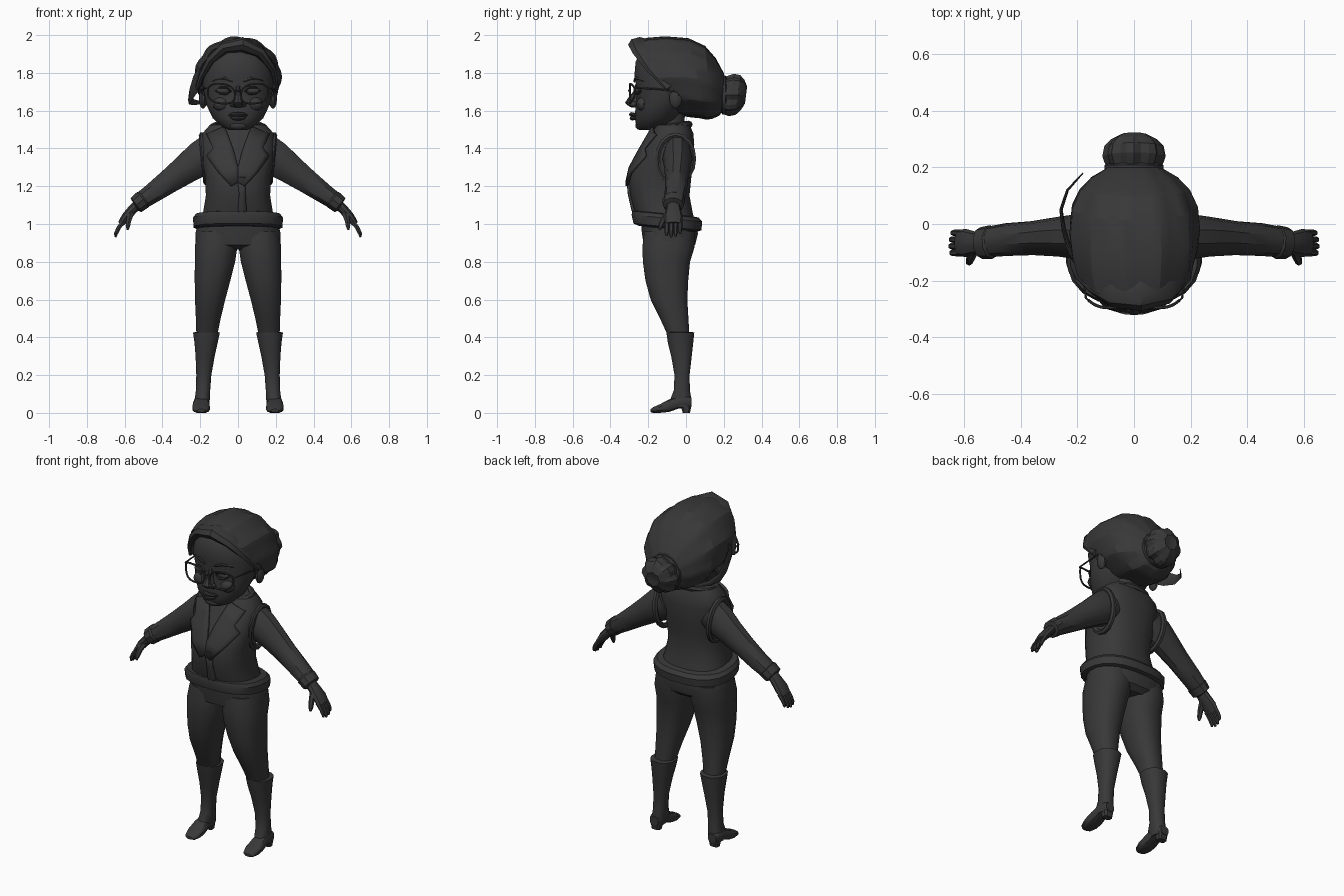
import bpy, bmesh, math
from mathutils import Vector as V

mat = bpy.data.materials.new("charcoal")
mat.diffuse_color = (0.04, 0.04, 0.04, 1)


def loft(name, rings, closed=True, caps=True, angle=35, thick=0):
    """Skin a list of point rings, or open strips, into one object."""
    bm = bmesh.new()
    rows = [[bm.verts.new(p) for p in r] for r in rings]
    n = len(rows[0])
    for a, b in zip(rows, rows[1:]):
        for i in range(n if closed else n - 1):
            j = (i + 1) % n
            bm.faces.new((a[i], a[j], b[j], b[i]))
    if closed and caps:
        bm.faces.new(rows[0])
        bm.faces.new(rows[-1])
    bmesh.ops.recalc_face_normals(bm, faces=bm.faces)
    me = bpy.data.meshes.new(name)
    bm.to_mesh(me)
    bm.free()
    ob = bpy.data.objects.new(name, me)
    bpy.context.collection.objects.link(ob)
    me.materials.append(mat)
    if thick:
        m = ob.modifiers.new("thickness", 'SOLIDIFY')
        m.thickness, m.offset = thick, 0
    bpy.ops.object.select_all(action='DESELECT')
    ob.select_set(True)
    bpy.context.view_layer.objects.active = ob
    bpy.ops.object.shade_smooth_by_angle(angle=math.radians(angle))
    return ob


def sgn(t, p):
    return math.copysign(abs(t) ** p, t)


def oval(x0, x1, y0, y1, n=16, p=0.85):
    """Rounded section inside a box, as (x, y) pairs."""
    out = []
    for i in range(n):
        a = 2 * math.pi * (i + 0.5) / n
        out.append(((x0 + x1) / 2 + (x1 - x0) / 2 * sgn(math.cos(a), p),
                    (y0 + y1) / 2 + (y1 - y0) / 2 * sgn(math.sin(a), p)))
    return out


def stack(name, rows, s=1, n=16, p=0.85, tilt=0, **k):
    """Loft upward; rows are (z, x0, x1, y0, y1)."""
    return loft(name, [[(s * x, y, z + tilt * y) for x, y in oval(x0, x1, y0, y1, n, p)]
                       for z, x0, x1, y0, y1 in rows], **k)


def tube(name, pts, radii, n=8, s=1, closed=False, side=(0, 1, 0)):
    """Sweep an oval along a path; radii are (along side, across)."""
    pts = [V(q) for q in pts]
    m, rings = len(pts), []
    for i, c in enumerate(pts):
        t = pts[(i + 1) % m] - pts[i - 1] if closed else pts[min(i + 1, m - 1)] - pts[max(i - 1, 0)]
        w = t.normalized().cross(V(side)).normalized()
        u = w.cross(t).normalized()
        a, b = radii[i] if isinstance(radii, list) else (radii, radii)
        ring = [c + u * a * math.cos(2 * math.pi * k / n) + w * b * math.sin(2 * math.pi * k / n) for k in range(n)]
        rings.append([(s * q.x, q.y, q.z) for q in ring])
    if closed:
        rings.append(rings[0])
        ob = loft(name, rings, caps=False)
        bm = bmesh.new()
        bm.from_mesh(ob.data)
        bmesh.ops.remove_doubles(bm, verts=bm.verts, dist=1e-5)
        bm.to_mesh(ob.data)
        bm.free()
        return ob
    return loft(name, rings)


def blob(name, c, r, n=10, k=6):
    """Small ellipsoid."""
    rings = []
    for i in range(k + 1):
        f = math.pi * min(max(i / k, 0.03), 0.97)
        rings.append([(c[0] + r[0] * math.sin(f) * math.cos(2 * math.pi * j / n),
                       c[1] + r[1] * math.sin(f) * math.sin(2 * math.pi * j / n),
                       c[2] - r[2] * math.cos(f)) for j in range(n)])
    return loft(name, rings)


# Vest body: z, half width, front y, back y
VEST = [(1.00, .20, -.25, .05), (1.07, .185, -.275, .035), (1.15, .172, -.295, .02),
        (1.25, .175, -.303, .03), (1.33, .19, -.27, .04), (1.42, .20, -.215, .045),
        (1.48, .19, -.185, .04), (1.525, .15, -.16, .02), (1.53, .08, -.15, 0)]
stack("vest", [(z, -w, w, f, b) for z, w, f, b in VEST], n=20, p=0.8)


def front(x, z):
    """Front surface of the vest at x, z."""
    for a, b in zip(VEST, VEST[1:]):
        if z <= b[0]:
            t = (z - a[0]) / (b[0] - a[0])
            w, f, k = [a[i] + t * (b[i] - a[i]) for i in (1, 2, 3)]
            c = min(abs(x) / w, 1) ** 1.25
            return (f + k) / 2 + (f - k) / 2 * (1 - c * c) ** 0.4
    return -.15


def strip(name, left, right, lift, s=1, cols=5):
    """Cloth panel lying on the vest between two edges of (x, z) points."""
    rows = []
    for (x0, z0), (x1, z1) in zip(left, right):
        row = [(x0 + (x1 - x0) * i / cols, z0 + (z1 - z0) * i / cols) for i in range(cols + 1)]
        rows.append([(s * x, front(x, z) - lift, z) for x, z in row])
    loft(name, rows, closed=False, thick=0.014)


strip("front_placket", [(-.005, 1.0), (0, 1.08), (.005, 1.16), (-.005, 1.25)],
      [(.04, 1.0), (.045, 1.08), (.04, 1.16), (.04, 1.25)], .006, cols=2)

# Hem band, hips and neck
stack("vest_hem", [(.965, -.215, .215, -.25, .06), (.975, -.238, .238, -.28, .083),
                   (1.02, -.24, .24, -.29, .088), (1.04, -.225, .225, -.285, .07),
                   (1.045, -.18, .18, -.25, .03)], n=20, p=0.8, tilt=-.1)
stack("hips", [(.865, -.13, .13, -.17, .02), (.89, -.225, .225, -.225, .05),
               (.95, -.228, .228, -.235, .065), (1.02, -.21, .21, -.24, .05)], n=20)
stack("neck", [(1.42, -.09, .09, -.17, .0), (1.52, -.075, .075, -.16, -.01), (1.6, -.08, .08, -.16, 0)], n=12)
tube("collar_roll", [(.13 * math.cos(a), -.07 + .085 * math.sin(a), 1.515 + .012 * math.sin(a))
                     for a in [i * math.pi / 8 for i in range(16)]], .02, closed=True, side=(0, 0, 1))

for s, tag in ((1, "left"), (-1, "right")):
    # Lapels and armhole rims
    strip(tag + "_lapel", [(.0, 1.22), (.0, 1.3), (.02, 1.38), (.045, 1.45), (.07, 1.515)],
          [(.035, 1.2), (.10, 1.27), (.165, 1.36), (.13, 1.40), (.165, 1.475)], .014, s)
    tube(tag + "_armhole_rim", [(.18 + .012 * math.sin(a), -.055 + .095 * math.cos(a), 1.345 + .125 * math.sin(a))
                                for a in [i * math.pi / 8 for i in range(16)]], .016, 6, s, True, (1, 0, 0))
    # Sleeve, cuff and hand
    tube(tag + "_sleeve", [(.14, -.045, 1.385), (.2, -.045, 1.345), (.27, -.045, 1.295), (.36, -.05, 1.23),
                           (.45, -.055, 1.165), (.53, -.065, 1.11)],
         [(.075, .10), (.08, .098), (.07, .083), (.06, .068), (.058, .056), (.053, .047)], 10, s)
    tube(tag + "_cuff", [(.495, -.063, 1.135), (.505, -.064, 1.128), (.54, -.067, 1.10), (.545, -.067, 1.097)],
         [(.05, .045), (.06, .053), (.056, .049), (.04, .03)], 10, s)
    tube(tag + "_palm", [(.53, -.067, 1.105), (.56, -.067, 1.075), (.595, -.067, 1.035), (.62, -.067, 1.0)],
         [(.034, .028), (.04, .027), (.05, .025), (.046, .018)], 10, s)
    for i, ln in enumerate((.92, 1.0, .95, .8)):
        y = -.102 + .0235 * i
        tube(tag + "_finger", [(.605, y, 1.015), (.605 + .027 * ln, y, 1.015 - .035 * ln),
                               (.605 + .042 * ln, y, 1.015 - .065 * ln), (.605 + .044 * ln, y, 1.015 - .085 * ln)],
             [(.0125, .014), (.012, .0125), (.011, .011), (.006, .006)], 6, s)
    tube(tag + "_thumb", [(.565, -.085, 1.065), (.577, -.118, 1.025), (.583, -.135, .99), (.584, -.14, .97)],
         [(.018, .02), (.016, .016), (.013, .013), (.006, .006)], 6, s)

    # Trouser leg, boot shaft, foot and heel
    stack(tag + "_trouser_leg", [(.41, .108, .222, -.098, .02), (.5, .09, .225, -.14, .015),
                                 (.6, .065, .23, -.19, .01), (.7, .038, .232, -.218, .015),
                                 (.8, .012, .232, -.232, .025), (.88, .0, .232, -.235, .05),
                                 (.96, .0, .218, -.225, .05)], s, 12)
    stack(tag + "_boot_shaft", [(.03, .155, .232, -.06, .025), (.07, .148, .23, -.085, .03),
                                (.12, .146, .224, -.066, .022), (.2, .14, .222, -.062, .02),
                                (.3, .122, .226, -.08, .032), (.37, .106, .232, -.098, .04),
                                (.425, .094, .24, -.106, .046), (.428, .105, .228, -.095, .035)], s, 12)
    loft(tag + "_boot_foot", [[(s * x, y, z) for x, z in oval(.195 - w, .195 + w, a, b, 12, .7)]
                              for y, w, a, b in ((-.187, .02, .004, .02), (-.175, .035, 0, .03),
                                                 (-.135, .047, 0, .048), (-.09, .045, .004, .072),
                                                 (-.04, .038, .022, .09), (.01, .037, .025, .09),
                                                 (.03, .028, .03, .08))])
    stack(tag + "_boot_heel", [(0, .168, .222, -.018, .022), (.04, .162, .228, -.03, .03)], s, 8, .6)

    # Ear, eye, lids, brow and cheek
    blob(tag + "_ear", (s * .185, -.055, 1.665), (.022, .035, .055))
    blob(tag + "_eye", (s * .078, -.254, 1.705), (.036, .018, .02))
    for dz, nm in ((.018, "_upper_lid"), (-.016, "_lower_lid")):
        tube(tag + nm, [(.035, -.262, 1.703), (.06, -.27, 1.705 + dz), (.09, -.265, 1.706 + dz),
                        (.12, -.237, 1.705)], [(.004, .003), (.009, .006), (.009, .006), (.004, .003)], 6, s)
    tube(tag + "_brow", [(.03, -.274, 1.755), (.075, -.268, 1.772), (.12, -.235, 1.765), (.145, -.205, 1.75)],
         [(.005, .006), (.007, .009), (.007, .007), (.003, .003)], 6, s)
    blob(tag + "_cheek", (s * .085, -.225, 1.635), (.05, .04, .04))

    # Spectacle rim and temple arm
    tube(tag + "_lens_rim", [(.088 + .072 * sgn(math.cos(a), .8),
                              -.296 + .026 * max(0, math.cos(a)) ** 2,
                              1.69 + .052 * sgn(math.sin(a), .8) + .008 * math.cos(a))
                             for a in [i * math.pi / 10 for i in range(20)]], .0055, 6, s, True)
    tube(tag + "_temple_arm", [(.158, -.272, 1.715), (.17, -.262, 1.72), (.182, -.16, 1.715),
                               (.2, -.06, 1.705), (.2, -.035, 1.68)], .0045, 6, s, side=(0, 0, 1))
tube("spectacle_bridge", [(-.02, -.294, 1.7), (0, -.303, 1.706), (.02, -.294, 1.7)], .005, 6, side=(0, 0, 1))

# Head and features
stack("head", [(1.497, -.045, .045, -.245, -.16), (1.515, -.085, .085, -.263, -.10),
               (1.56, -.135, .135, -.272, -.04), (1.63, -.168, .168, -.268, 0), (1.70, -.183, .183, -.258, .05),
               (1.78, -.19, .19, -.275, .05), (1.86, -.172, .172, -.268, .05), (1.91, -.14, .14, -.24, .03),
               (1.94, -.07, .07, -.19, 0)], n=24, p=0.95)
loft("nose", [[(x, y, z) for x, y in oval(-w, w, f, -.22, 10)]
              for z, w, f in ((1.617, .018, -.29), (1.628, .034, -.308), (1.642, .034, -.322),
                              (1.66, .022, -.312), (1.70, .014, -.28), (1.74, .012, -.268))])
for s in (1, -1):
    blob("nostril", (s * .028, -.278, 1.634), (.016, .02, .015))
for z, d, w, nm in ((1.580, .288, .06, "upper_lip"), (1.560, .284, .05, "lower_lip")):
    tube(nm, [(-w, -.245, 1.572), (-w / 2, -d + .012, z), (0, -d, z), (w / 2, -d + .012, z), (w, -.245, 1.572)],
         [(.003, .003), (.012, .010), (.014, .012), (.012, .010), (.003, .003)], 8)
blob("chin", (0, -.245, 1.522), (.05, .025, .024))

# Swept-back hair with ridged locks
rings = []
for yc, zc, rx, rz, sh in ((-.12, 1.765, .17, .17, .6), (-.15, 1.77, .208, .198, .62), (-.09, 1.775, .225, .213, .55),
                           (-.02, 1.777, .234, .219, .42), (.06, 1.768, .226, .218, .22), (.12, 1.75, .198, .195, .1),
                           (.165, 1.725, .155, .155, .05), (.20, 1.70, .095, .1, 0)):
    ring = []
    for i in range(44):
        a = 2 * math.pi * i / 44
        k = (1, .985, .955, .98)[i % 4]
        z = rz * k * math.sin(a)
        ring.append((rx * k * math.cos(a), yc - sh * z, zc + z))
    rings.append(ring)
loft("swept_hair", rings, angle=20)

# Bun with pleats and tie
loft("hair_bun", [[(r * k * math.cos(a), y + .12 * r * math.sin(a), 1.683 + r * k * math.sin(a))
                   for i in range(24) for a in [2 * math.pi * i / 24] for k in [(1, .96, .88)[i % 3]]]
                  for y, r in ((.16, .07), (.205, .10), (.24, .112), (.275, .105), (.30, .08), (.318, .045),
                               (.312, .015))], angle=20)
tube("hair_tie", [(.09 * math.cos(a), .2, 1.683 + .09 * math.sin(a))
                  for a in [i * math.pi / 8 for i in range(16)]], .016, 6, closed=True)

# Side-swept fringe ending in a loose hooked strand
tube("fringe", [(.205, -.09, 1.72), (.18, -.17, 1.83), (.11, -.225, 1.915), (.02, -.245, 1.95), (-.07, -.24, 1.935),
                (-.14, -.205, 1.875), (-.19, -.165, 1.79), (-.215, -.13, 1.72)],
     [(.02, .012), (.045, .022), (.06, .032), (.062, .04), (.055, .032), (.045, .026), (.04, .018), (.03, .012)], 8)
tube("loose_strand", [(-.185, -.16, 1.82), (-.225, -.10, 1.74), (-.248, -.02, 1.69), (-.258, .05, 1.66),
                      (-.235, .12, 1.645), (-.18, .18, 1.64)],
     [(.04, .012), (.05, .010), (.04, .008), (.028, .006), (.016, .005), (.004, .002)], 8, side=(0, 0, 1))
